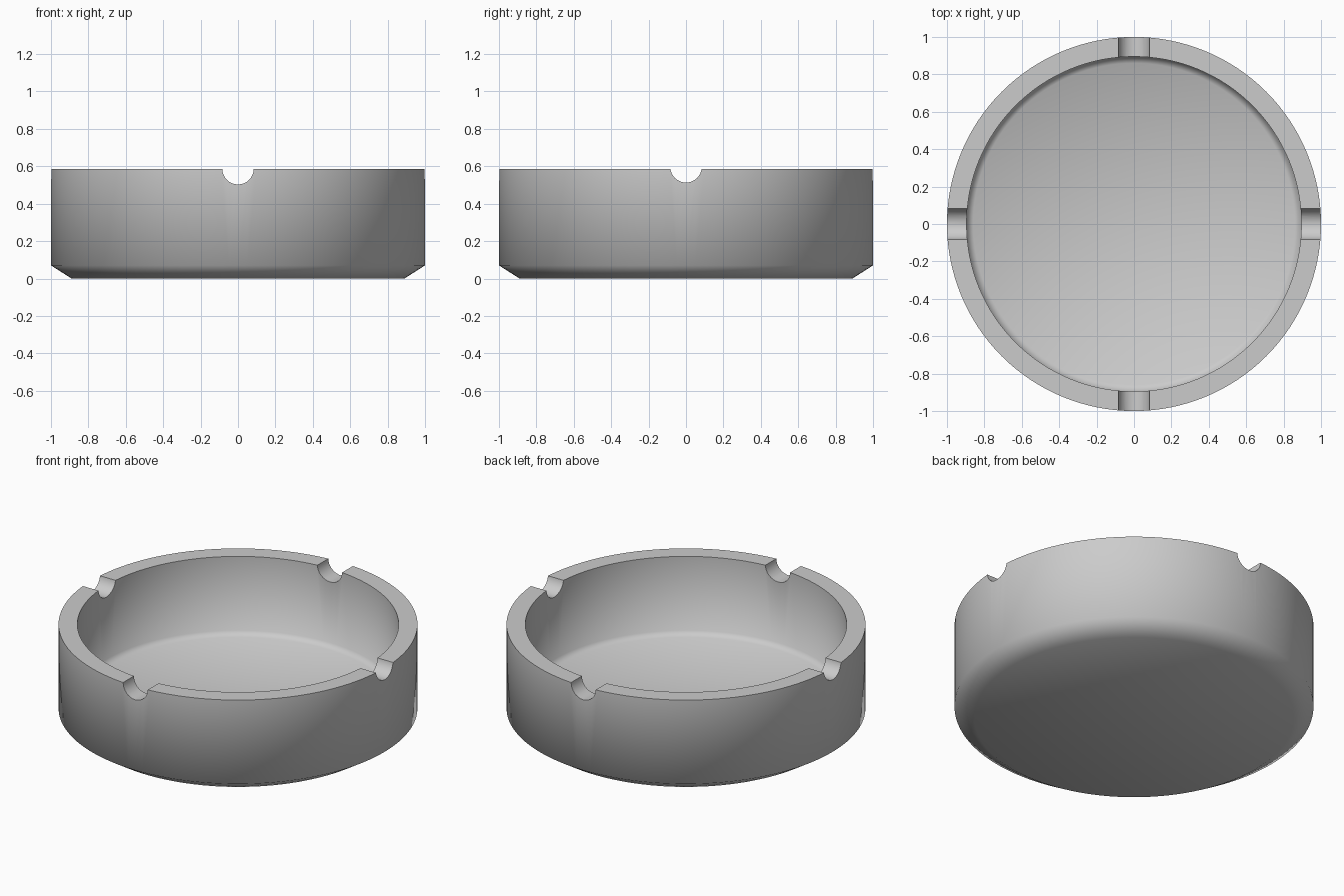
import bpy, bmesh
from math import pi, cos, sin

if "Cube" in bpy.data.objects:
    bpy.data.objects.remove(bpy.data.objects["Cube"])

SEG = 128
H = 0.585
# Closed lathe profile (radius, height): outside, rim, inside
PROFILE = [(0.89, 0), (1.0, 0.07), (1.0, H), (0.895, H), (0.895, 0.13), (0.86, 0.105)]

# Round dish body with walls of even thickness
bm = bmesh.new()
rings = []
for r, z in PROFILE:
    rings.append([bm.verts.new((r * cos(2 * pi * i / SEG), r * sin(2 * pi * i / SEG), z))
                  for i in range(SEG)])
for a, b in zip(rings, rings[1:]):
    for i in range(SEG):
        j = (i + 1) % SEG
        bm.faces.new((a[i], a[j], b[j], b[i]))
bm.faces.new(rings[0][::-1])
bm.faces.new(rings[-1])
bmesh.ops.recalc_face_normals(bm, faces=bm.faces)
mesh = bpy.data.meshes.new("dish")
bm.to_mesh(mesh)
bm.free()
dish = bpy.data.objects.new("dish", mesh)
bpy.context.collection.objects.link(dish)


# Rim rests: one cylinder per axis cuts a pair of opposite notches
def cut_notches(name, z, rotation):
    bpy.ops.mesh.primitive_cylinder_add(vertices=32, radius=0.084, depth=2.4,
                                        location=(0, 0, z), rotation=rotation)
    cutter = bpy.context.object
    cutter.name = name
    mod = dish.modifiers.new(name, 'BOOLEAN')
    mod.operation = 'DIFFERENCE'
    mod.solver = 'EXACT'
    mod.object = cutter
    bpy.context.view_layer.objects.active = dish
    bpy.ops.object.modifier_apply(modifier=name)
    bpy.data.objects.remove(cutter)


cut_notches("front_back_notches", H + 0.002, (pi / 2, 0, 0))
cut_notches("side_notches", H + 0.012, (0, pi / 2, 0))

# Smooth walls and bottom chamfer, crisp rim and notch edges
bpy.ops.object.select_all(action='DESELECT')
dish.select_set(True)
bpy.context.view_layer.objects.active = dish
bpy.ops.object.shade_smooth_by_angle(angle=1.1)
